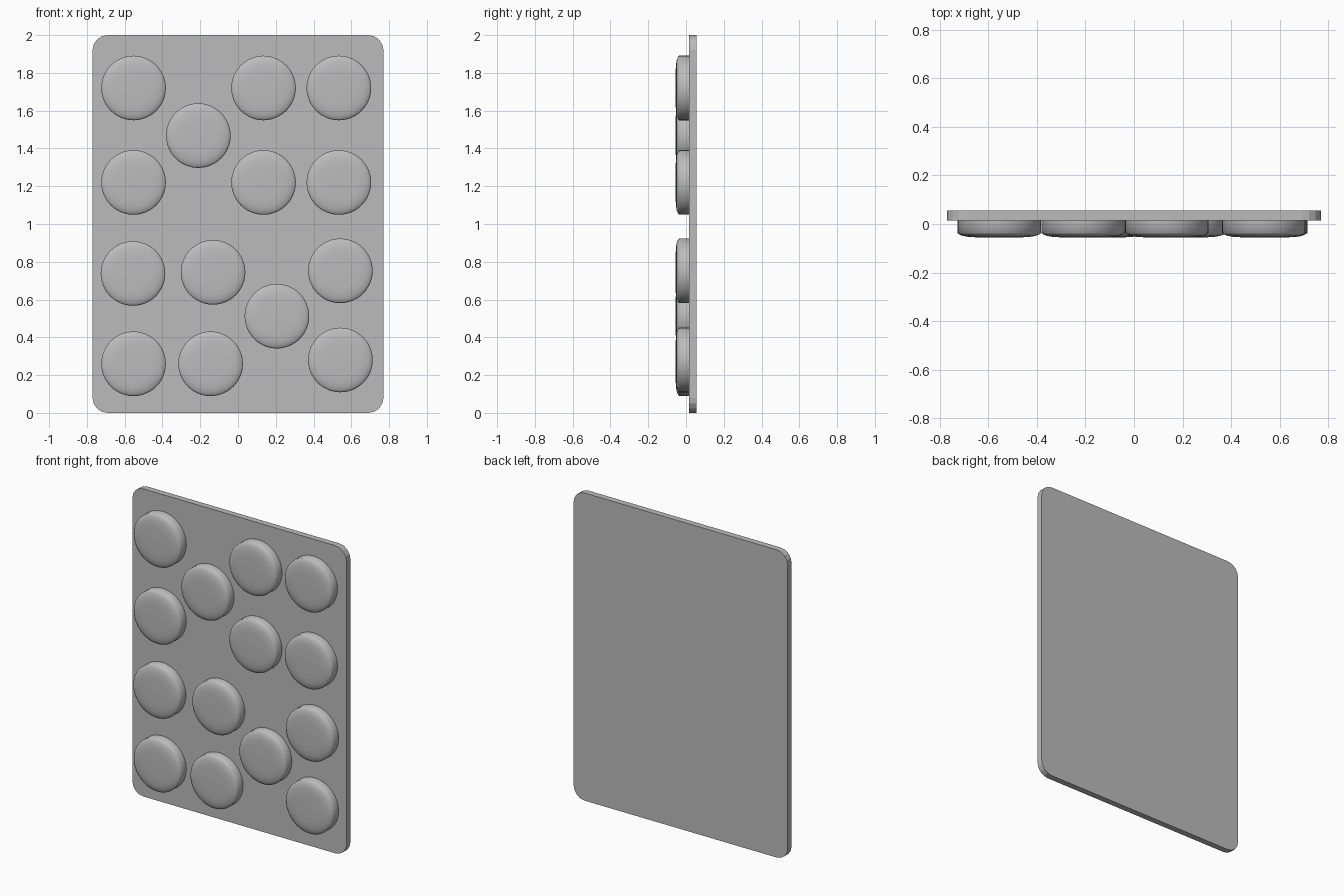
import bpy, bmesh
from math import radians
from mathutils import Matrix

cube = bpy.data.objects.get("Cube")
if cube:
    bpy.data.objects.remove(cube)

grey = bpy.data.materials.new("plain grey")
grey.use_nodes = True
grey.diffuse_color = (0.5, 0.5, 0.5, 1)
grey.node_tree.nodes["Principled BSDF"].inputs["Base Color"].default_value = (0.5, 0.5, 0.5, 1)

FACE_Y, BACK_Y, FRONT_Y = 0.015, 0.055, -0.055
RADIUS = 0.171


def finish(bm, name, location=(0, 0, 0), smooth=None):
    bmesh.ops.recalc_face_normals(bm, faces=bm.faces)
    mesh = bpy.data.meshes.new(name)
    bm.to_mesh(mesh)
    bm.free()
    mesh.materials.append(grey)
    obj = bpy.data.objects.new(name, mesh)
    obj.location = location
    bpy.context.collection.objects.link(obj)
    if smooth:
        bpy.ops.object.select_all(action="DESELECT")
        obj.select_set(True)
        bpy.context.view_layer.objects.active = obj
        bpy.ops.object.shade_smooth_by_angle(angle=radians(smooth))
    return obj


# Flat panel with rounded corners
bm = bmesh.new()
bmesh.ops.create_cube(bm, size=1, matrix=Matrix.Diagonal((1.54, BACK_Y - FACE_Y, 2, 1)))
corners = [e for e in bm.edges if abs(e.verts[0].co.y - e.verts[1].co.y) > 0.01]
bmesh.ops.bevel(bm, geom=corners, offset=0.08, segments=4, profile=0.5, affect="EDGES")
finish(bm, "back_panel", (0, (FACE_Y + BACK_Y) / 2, 1))

# Round button: straight wall, softened rim, slightly domed front
PROFILE = [(RADIUS, FACE_Y), (RADIUS, -0.037), (0.163, -0.043),
           (0.148, -0.049), (0.125, -0.053), (0.09, FRONT_Y)]


def button(name, x, z, sides=48):
    bm = bmesh.new()
    rings = []
    for r, y in PROFILE:
        ring = bmesh.ops.create_circle(
            bm, segments=sides, radius=r,
            matrix=Matrix.Translation((0, y, 0)) @ Matrix.Rotation(radians(90), 4, "X"))
        rings.append(ring["verts"])
    for a, b in zip(rings, rings[1:]):
        for i in range(sides):
            j = (i + 1) % sides
            bm.faces.new((a[i], a[j], b[j], b[i]))
    bm.faces.new(rings[0])
    bm.faces.new(rings[-1])
    finish(bm, name, (x, 0, z), smooth=60)


# Buttons by row, from the top down
ROWS = {
    "top": [(-0.553, 1.72), (0.135, 1.72), (0.534, 1.72)],
    "upper_offset": [(-0.21, 1.468)],
    "upper": [(-0.553, 1.22), (0.135, 1.22), (0.534, 1.22)],
    "lower": [(-0.556, 0.738), (-0.132, 0.744), (0.542, 0.752)],
    "lower_offset": [(0.206, 0.512)],
    "bottom": [(-0.553, 0.26), (-0.145, 0.26), (0.542, 0.28)],
}
for row, spots in ROWS.items():
    for n, (x, z) in enumerate(spots, 1):
        button(f"{row}_button_{n}", x, z)
